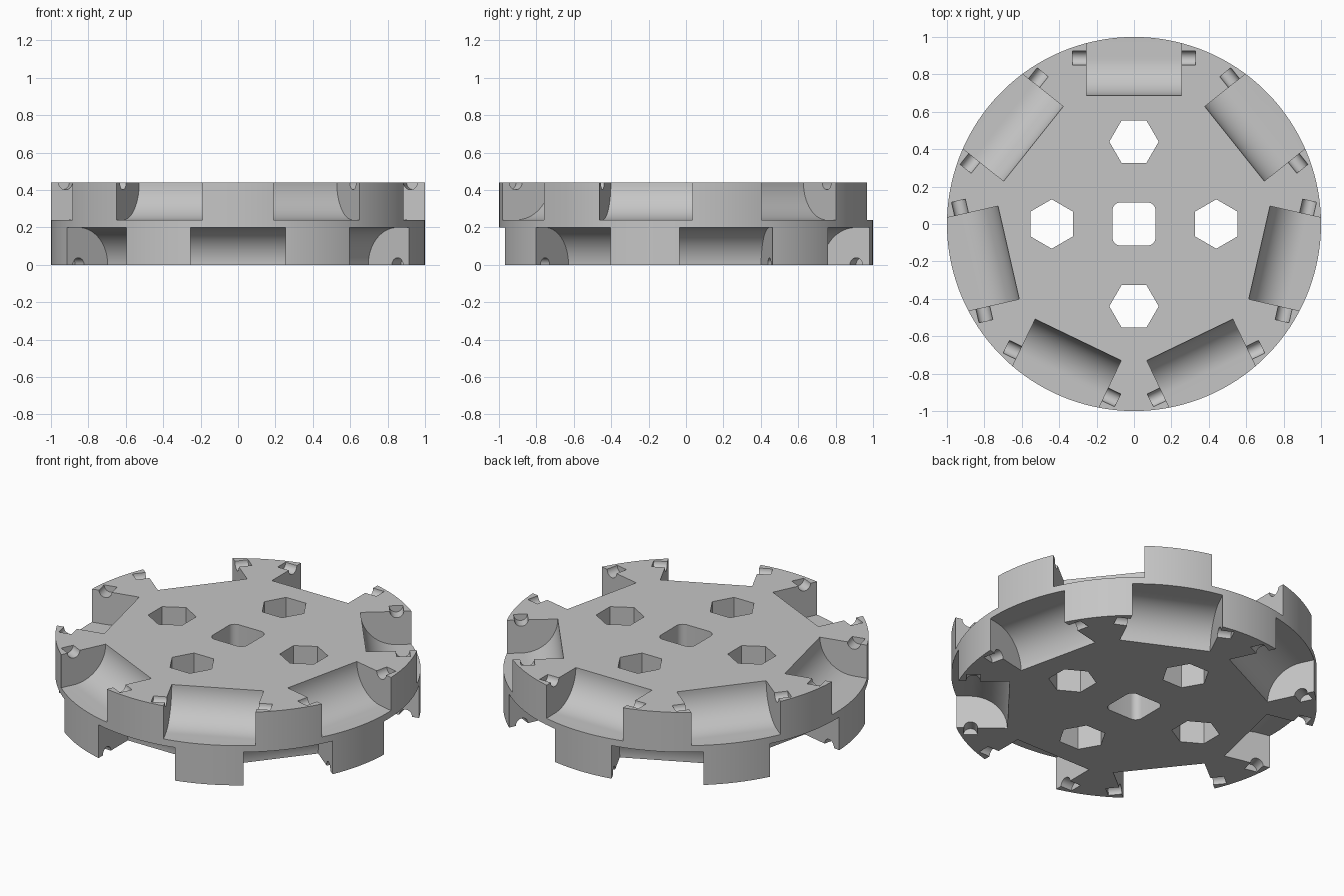
import bpy, bmesh, math
from mathutils import Matrix, Vector

H = 0.44          # hub height
POCKETS = 7       # roller pockets per side
AXLE_R = 0.8875   # distance of roller axles from centre

cube = bpy.data.objects.get("Cube")
if cube:
    bpy.data.objects.remove(cube, do_unlink=True)

grey = bpy.data.materials.new("light grey")
grey.use_nodes = True
colour = (0.56, 0.56, 0.56, 1)
grey.diffuse_color = colour
grey.node_tree.nodes["Principled BSDF"].inputs["Base Color"].default_value = colour


def arc(cx, cy, r, start, end, n):
    angles = [math.radians(start + (end - start) * i / n) for i in range(n + 1)]
    return [(cx + r * math.cos(a), cy + r * math.sin(a)) for a in angles]


def prism(bm, base, push, matrix=Matrix()):
    """Extrude a closed outline along push, placed by matrix."""
    face = bm.faces.new([bm.verts.new(p) for p in base])
    out = bmesh.ops.extrude_face_region(bm, geom=[face])["geom"]
    moved = [v for v in out if isinstance(v, bmesh.types.BMVert)]
    bmesh.ops.translate(bm, verts=moved, vec=push)
    bmesh.ops.transform(bm, verts=list(set(face.verts) | set(moved)), matrix=matrix)


def make(name, bm):
    bmesh.ops.recalc_face_normals(bm, faces=bm.faces[:])
    mesh = bpy.data.meshes.new(name)
    bm.to_mesh(mesh)
    bm.free()
    mesh.materials.append(grey)
    obj = bpy.data.objects.new(name, mesh)
    bpy.context.collection.objects.link(obj)
    return obj


def ring_cutter(name, profile, half_width):
    """Repeat a radial profile round the top, then flip it onto the underside."""
    flip = (Matrix.Translation((0, 0, H / 2)) @ Matrix.Rotation(math.pi, 4, "X")
            @ Matrix.Translation((0, 0, -H / 2)))
    bm = bmesh.new()
    base = [(-half_width, r, z) for r, z in profile]
    for side in (Matrix(), flip):
        for k in range(POCKETS):
            turn = Matrix.Rotation(math.tau * k / POCKETS, 4, "Z")
            prism(bm, base, Vector((2 * half_width, 0, 0)), side @ turn)
    return make(name, bm)


# Hub disc
bm = bmesh.new()
prism(bm, [(x, y, 0) for x, y in arc(0, 0, 1, 0, 360, 140)[:-1]], Vector((0, 0, H)))
hub = make("wheel_hub", bm)

# Roller pockets: rounded inner wall, flat floor running out to the rim
pocket = arc(AXLE_R, H, 0.2, 180, 270, 20) + [(1.2, 0.24), (1.2, 0.6), (AXLE_R - 0.2, 0.6)]
pockets = ring_cutter("pocket_cutter", pocket, 0.255)

# Axle grooves at both ends of each pocket
groove = arc(AXLE_R, H, 0.038, 180, 360, 14) + [(AXLE_R + 0.038, 0.5), (AXLE_R - 0.038, 0.5)]
grooves = ring_cutter("axle_groove_cutter", groove, 0.33)

# Four hexagonal holes and a rounded square bore
bm = bmesh.new()
up = Vector((0, 0, 1))
for k in range(4):
    turn = Matrix.Rotation(math.tau * k / 4, 4, "Z")
    hexagon = arc(0, 0.44, 0.132, 0, 360, 6)[:-1]
    prism(bm, [(x, y, -0.2) for x, y in hexagon], up, turn)
bore = []
for k, (sx, sy) in enumerate([(1, 1), (-1, 1), (-1, -1), (1, -1)]):
    bore += arc(0.073 * sx, 0.073 * sy, 0.042, 90 * k, 90 * k + 90, 8)
prism(bm, [(x, y, -0.2) for x, y in bore], up)
holes = make("hole_cutter", bm)

# Cut the hub and discard the cutters
cutters = (pockets, grooves, holes)
for cutter in cutters:
    cutter.hide_render = True
    mod = hub.modifiers.new(cutter.name, "BOOLEAN")
    mod.operation = "DIFFERENCE"
    mod.solver = "EXACT"
    mod.object = cutter
bpy.context.view_layer.update()
cut = bpy.data.meshes.new_from_object(hub.evaluated_get(bpy.context.evaluated_depsgraph_get()))
hub.modifiers.clear()
hub.data = cut
for cutter in cutters:
    bpy.data.objects.remove(cutter, do_unlink=True)

# Smooth curved walls, keep edges crisp
bpy.ops.object.select_all(action="DESELECT")
hub.select_set(True)
bpy.context.view_layer.objects.active = hub
bpy.ops.object.shade_smooth_by_angle(angle=math.radians(30))
